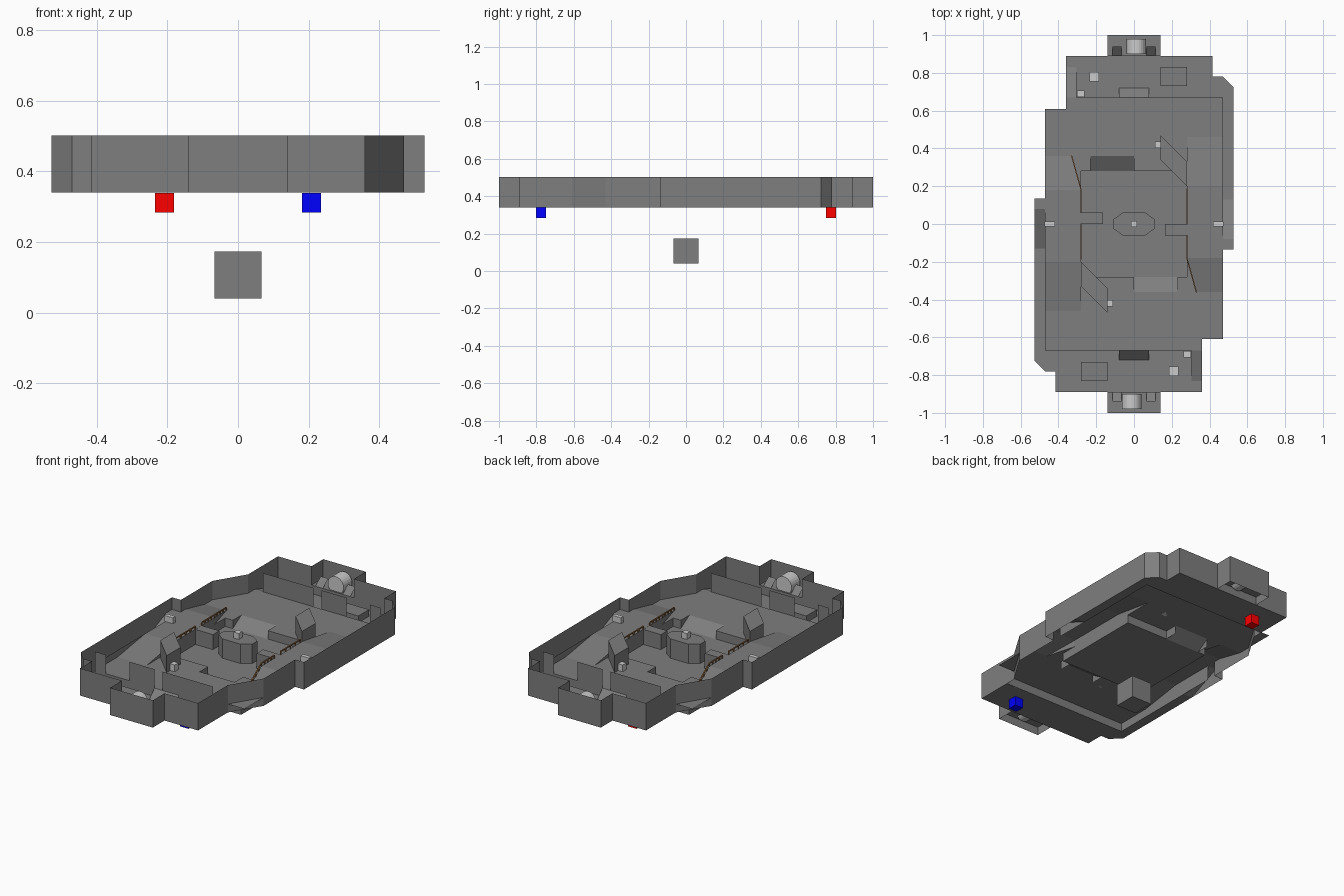
import bpy, bmesh
from mathutils import Matrix, Vector
from math import pi

if "Cube" in bpy.data.objects:
    bpy.data.objects.remove(bpy.data.objects["Cube"])

BASE, MID, SIDE, TOP = 0.34, 0.39, 0.43, 0.502


def material(name, rgb):
    m = bpy.data.materials.new(name)
    m.diffuse_color = (*rgb, 1)
    m.use_nodes = True
    m.node_tree.nodes["Principled BSDF"].inputs["Base Color"].default_value = m.diffuse_color
    return m


dark = material("dark_grey", (0.21, 0.21, 0.21))
brown = material("brown", (0.35, 0.17, 0.06))
red = material("red", (1.0, 0.0, 0.0))
blue = material("blue", (0.0, 0.0, 1.0))
light = material("light_grey", (0.8, 0.8, 0.8))


def finish(name, bm, mat=None, twin=True):
    """Make the object; the arena has half-turn symmetry, so usually add a twin."""
    me = bpy.data.meshes.new(name)
    bm.to_mesh(me)
    bm.free()
    me.materials.append(mat or dark)
    for k in range(2 if twin else 1):
        ob = bpy.data.objects.new(name + ("_twin" if k else ""), me)
        ob.rotation_euler.z = pi * k
        bpy.context.collection.objects.link(ob)


def sheet(name, pts, twin=True):
    bm = bmesh.new()
    f = bm.faces.new([bm.verts.new(p) for p in pts])
    f.normal_update()
    if f.normal.z < 0:
        f.normal_flip()
    finish(name, bm, None, twin)


def flat(name, pts, z, twin=True):
    sheet(name, [(x, y, z) for x, y in pts], twin)


def rect(x0, x1, y0, y1):
    return [(x0, y0), (x1, y0), (x1, y1), (x0, y1)]


def ramp(name, x0, x1, y0, z0, y1, z1):
    sheet(name, [(x0, y0, z0), (x1, y0, z0), (x1, y1, z1), (x0, y1, z1)])


def wall(name, path, z0, z1, twin=True, closed=False):
    bm = bmesh.new()
    lo = [bm.verts.new((x, y, z0)) for x, y in path]
    hi = [bm.verts.new((x, y, z1)) for x, y in path]
    n = len(path)
    for i in range(n if closed else n - 1):
        j = (i + 1) % n
        bm.faces.new((lo[i], lo[j], hi[j], hi[i]))
    finish(name, bm, None, twin)


def prism(name, pts, z0, z1, mat=None, twin=True):
    bm = bmesh.new()
    f = bm.faces.new([bm.verts.new((x, y, z0)) for x, y in pts])
    r = bmesh.ops.extrude_face_region(bm, geom=[f])
    up = [v for v in r["geom"] if isinstance(v, bmesh.types.BMVert)]
    bmesh.ops.translate(bm, vec=(0, 0, z1 - z0), verts=up)
    bmesh.ops.recalc_face_normals(bm, faces=bm.faces)
    finish(name, bm, mat, twin)


def cube(name, x, y, sx, sy, z0, z1, mat=None, twin=True):
    prism(name, rect(x - sx / 2, x + sx / 2, y - sy / 2, y + sy / 2), z0, z1, mat, twin)


# Outer wall: half the outline, then the same half turned around
half = [(-.14, .89), (-.14, 1), (.14, 1), (.14, .89), (.415, .89), (.415, .78), (.47, .78),
        (.528, .722), (.528, -.135), (.47, -.135), (.47, -.43), (.36, -.61), (.36, -.89)]
wall("outer_wall", half + [(-x, -y) for x, y in half], BASE, TOP, False, True)

# Floors
flat("pit_floor", rect(-.28, .28, -.28, .28), BASE, False)
flat("mid_floor", [(-.47, .36), (-.47, .61), (-.36, .61), (-.36, .67), (.47, .67), (.47, .46),
                   (.28, .46), (.28, .28), (0, .28), (0, .36), (-.23, .36), (-.23, .28),
                   (-.28, .28), (-.28, .18), (-.33, .36)], MID)
flat("end_floor", [(-.36, .67), (.528, .67), (.528, .722), (.47, .78), (.415, .78),
                   (.415, .89), (-.36, .89)], BASE)
flat("alcove_floor", rect(-.14, .14, .89, 1), MID)
flat("side_platform", rect(.28, .47, -.18, .2), SIDE)
flat("side_ledge", rect(.47, .528, -.135, -.08), SIDE)
flat("side_passage", rect(.47, .528, .13, .67), BASE)

# Ramps
ramp("passage_ramp", .47, .528, -.08, SIDE, .13, BASE)
ramp("platform_ramp", .28, .47, .2, SIDE, .46, MID)
sheet("angled_ramp", [(-.47, .18, SIDE), (-.28, .18, SIDE), (-.33, .36, MID), (-.47, .36, MID)])
sheet("angled_ramp_side", [(-.28, .18, MID), (-.33, .36, MID), (-.28, .18, SIDE)])
ramp("pit_ramp", -.23, 0, .28, BASE, .36, MID)
ramp("door_ramp", -.08, .08, .67, MID, .72, BASE)
ramp("corner_ramp", -.36, -.305, .67, MID, .83, BASE)
for x in (-.09, .09):
    ramp("alcove_ramp", x - .025, x + .025, .89, MID, .94, MID + .04)

# Risers between floor levels
wall("pit_riser_right", [(0, .36), (0, .28), (.28, .28)], BASE, MID)
wall("pit_riser_left", [(-.28, .18), (-.28, .28), (-.23, .28), (-.23, .36)], BASE, MID)
wall("platform_riser", [(.28, .28), (.28, -.18)], BASE, MID)
sheet("platform_side", [(.28, -.18, MID), (.28, .46, MID), (.28, .2, SIDE), (.28, -.18, SIDE)])
wall("passage_riser", [(.47, -.08), (.47, .67)], BASE, SIDE)
wall("end_riser", [(-.36, .67), (.47, .67)], BASE, MID)
wall("alcove_riser", [(-.14, .89), (.14, .89)], BASE, MID)

# Screen walls dividing the end areas
for x0, x1 in ((-.305, .027), (.08, .245), (.4, .47)):
    wall("screen_wall", [(x0, .67), (x1, .67)], MID, TOP)

# Centre platform and its marker
octagon = [(-.11, -.025), (-.06, -.06), (.06, -.06), (.11, -.025),
           (.11, .025), (.06, .06), (-.06, .06), (-.11, .025)]
prism("centre_platform", octagon, BASE, .455, None, False)
cube("centre_marker", 0, 0, .034, .034, .455, .49, light, False)

# Slanted cover blocks, stubs and low blocks
prism("cover_block", [(.14, .47), (.14, .34), (.28, .2), (.28, .33)], MID, .49)
prism("platform_stub", rect(.165, .28, -.06, 0), BASE, SIDE - .001)
prism("low_block", rect(.14, .28, .73, .83), BASE, .38)

# Small light markers
cube("cover_marker", .125, .42, .03, .035, MID, .43, light)
cube("side_marker", .447, 0, .055, .024, SIDE, .465, light)
cube("corner_marker", -.283, .69, .04, .035, BASE, .39, light)
cube("spawn_pad", -.21, .78, .05, .05, BASE, .36, light)

# Round block in each alcove
bm = bmesh.new()
bmesh.ops.create_cone(bm, cap_ends=True, segments=24, radius1=.052, radius2=.052, depth=.08,
                      matrix=Matrix.Translation((.012, .94, .425)) @ Matrix.Rotation(pi / 2, 4, 'X'))
finish("alcove_drum", bm, light)


# Brown railings along the side platforms
def bar(name, a, b, w=.006):
    a, b = Vector(a), Vector(b)
    bm = bmesh.new()
    rot = (b - a).to_track_quat('Z', 'Y').to_matrix().to_4x4()
    bmesh.ops.create_cube(bm, size=1, matrix=Matrix.Translation((a + b) / 2) @ rot
                          @ Matrix.Diagonal((w, w, (b - a).length, 1)))
    finish(name, bm, brown)


for a, b in (((-.28, -.185, SIDE), (-.28, 0, SIDE)), ((-.28, .06, SIDE), (-.28, .18, SIDE)),
             ((-.28, .18, SIDE), (-.33, .36, MID))):
    a, b = Vector(a), Vector(b)
    up = Vector((0, 0, .018))
    bar("rail", a + up, b + up)
    for i in range(5):
        p = a.lerp(b, i / 4)
        bar("rail_post", p, p + up)

# Team cubes and the centre cube under the arena
cube("red_cube", -.208, .775, .055, .055, .283, BASE - .001, red, False)
cube("blue_cube", .208, -.775, .055, .055, .283, BASE - .001, blue, False)
cube("hanging_cube", 0, 0, .134, .134, .04, .173, None, False)
